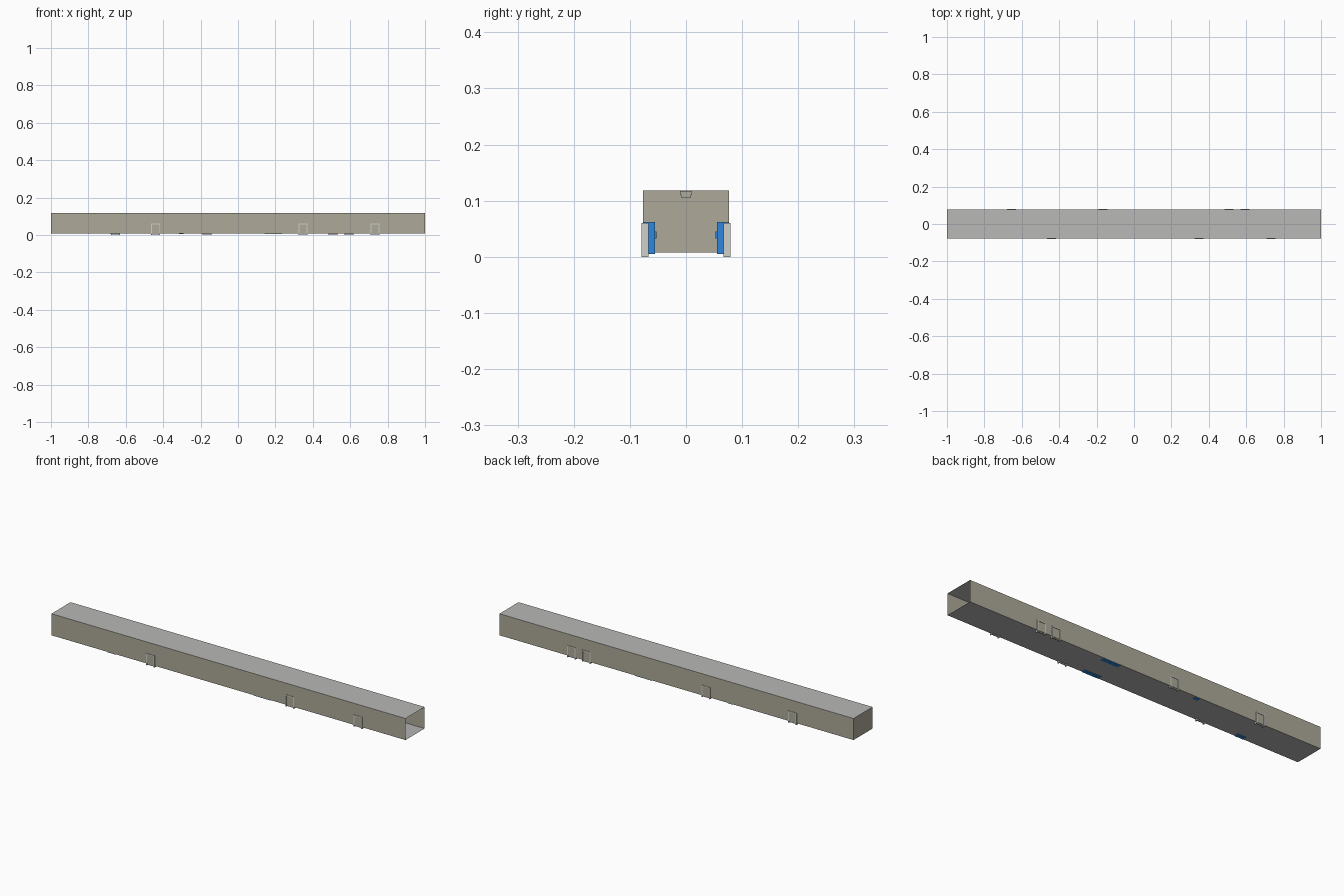
import bpy, bmesh
from mathutils import Matrix

if "Cube" in bpy.data.objects:
    bpy.data.objects.remove(bpy.data.objects["Cube"])

HW, Z0, Z1 = 0.077, 0.008, 0.118   # corridor half width, floor, ceiling


def material(name, r, g, b):
    m = bpy.data.materials.new(name)
    m.diffuse_color = (r, g, b, 1)
    m.use_nodes = True
    m.node_tree.nodes["Principled BSDF"].inputs["Base Color"].default_value = m.diffuse_color
    return m


wall_mat = material("cream_wall", 0.42, 0.40, 0.32)
floor_mat = material("grey_floor", 0.45, 0.45, 0.45)
ceiling_mat = material("grey_ceiling", 0.48, 0.48, 0.47)
frame_mat = material("light_frame", 0.62, 0.62, 0.59)
blue_mat = material("locker_blue", 0.03, 0.24, 0.70)
lamp_mat = material("lamp_cover", 0.42, 0.40, 0.35)


def finish(name, bm, mats):
    mesh = bpy.data.meshes.new(name)
    bm.to_mesh(mesh)
    bm.free()
    for m in mats:
        mesh.materials.append(m)
    ob = bpy.data.objects.new(name, mesh)
    bpy.context.collection.objects.link(ob)
    return ob


def boxes(name, mat, spans):
    """One object from boxes given as (x0, x1, y0, y1, z0, z1)."""
    bm = bmesh.new()
    for x0, x1, y0, y1, z0, z1 in spans:
        bmesh.ops.create_cube(bm, size=1, matrix=Matrix.Translation(
            ((x0 + x1) / 2, (y0 + y1) / 2, (z0 + z1) / 2)) @ Matrix.Diagonal(
            (abs(x1 - x0), abs(y1 - y0), abs(z1 - z0), 1)))
    return finish(name, bm, [mat])


# Thin corridor shell, open at the +x end
bm = bmesh.new()
bmesh.ops.create_cube(bm, size=1, matrix=Matrix.Translation((0, 0, (Z0 + Z1) / 2))
                      @ Matrix.Diagonal((2, 2 * HW, Z1 - Z0, 1)))
bm.normal_update()
bmesh.ops.delete(bm, geom=[f for f in bm.faces if f.normal.x > 0.5], context='FACES')
for f in bm.faces:
    f.material_index = 1 if f.normal.z < -0.5 else 2 if f.normal.z > 0.5 else 0
finish("corridor_shell", bm, [wall_mat, floor_mat, ceiling_mat])


# Door frames pass through the side walls, with the leaf on the inner side
def door(x, s):
    y0, y1, w, t = s * 0.067, s * 0.0795, 0.024, 0.005
    boxes("door_frame", frame_mat, [
        (x - w, x - w + t, y0, y1, 0, 0.06),
        (x + w - t, x + w, y0, y1, 0, 0.06),
        (x - w + t, x + w - t, y0, y1, 0.055, 0.06)])
    boxes("door_leaf", wall_mat, [
        (x - w + t, x + w - t, s * 0.071, s * 0.075, 0.002, 0.055)])


for x in (-0.44, 0.347, 0.732):
    door(x, -1)
for x in (-0.656, -0.167, 0.509, 0.593):
    door(x, 1)


# Lockers along the walls, each with a small handle
def lockers(x0, x1, s, count):
    step = (x1 - x0) / count
    body, handle = [], []
    for i in range(count):
        a = x0 + i * step
        body.append((a + 0.0005, a + step - 0.0005, s * 0.055, s * 0.0755, 0.005, 0.062))
        handle.append((a + step * 0.7, a + step * 0.85, s * 0.053, s * 0.055, 0.033, 0.045))
    boxes("locker_row", blue_mat, body)
    boxes("locker_handles", blue_mat, handle)


lockers(0.14, 0.235, -1, 4)
lockers(0.14, 0.235, 1, 4)
lockers(-0.315, -0.29, 1, 1)
lockers(-0.685, -0.637, -1, 2)

# Ceiling lamps along the centre line
for i in range(6):
    x = -0.83 + i * 0.333
    boxes("ceiling_lamp_base", lamp_mat, [(x - 0.03, x + 0.03, -0.0103, 0.0103, 0.110, 0.117)])
    boxes("ceiling_lamp_cover", lamp_mat, [(x - 0.028, x + 0.028, -0.009, 0.009, 0.106, 0.110)])
